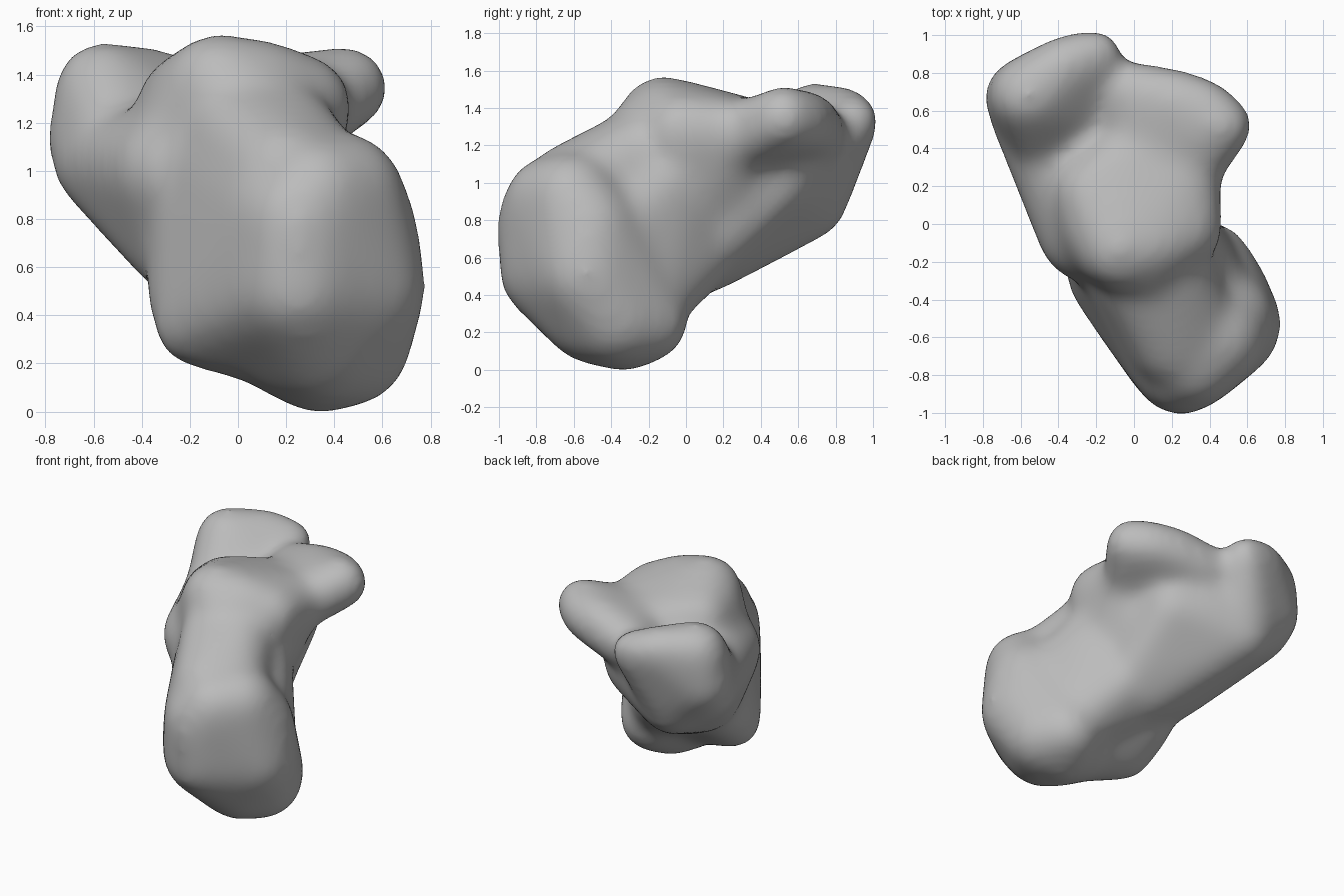
import bpy, bmesh
from mathutils import Vector

cube = bpy.data.objects.get("Cube")
if cube:
    bpy.data.objects.remove(cube, do_unlink=True)

# Unit ball points shared by every rounded mass
ball = bmesh.new()
bmesh.ops.create_icosphere(ball, subdivisions=3, radius=1)
BALL = [v.co.copy() for v in ball.verts]
ball.free()


def add_hull(target, balls):
    """Add the convex skin around a few balls given as (x, y, z, radius)."""
    bm = bmesh.new()
    for x, y, z, r in balls:
        swell = r + .0035 / r      # small balls lose more when softened
        for p in BALL:
            bm.verts.new(Vector((x, y, z)) + p * swell)
    bmesh.ops.convex_hull(bm, input=bm.verts[:])
    loose = [v for v in bm.verts if not v.link_faces]
    bmesh.ops.delete(bm, geom=loose, context='VERTS')
    bmesh.ops.recalc_face_normals(bm, faces=bm.faces[:])
    part = bpy.data.meshes.new("part")
    bm.to_mesh(part)
    bm.free()
    target.from_mesh(part)
    bpy.data.meshes.remove(part)


heel = [(.25, -.76, .80, .24), (.25, -.75, .52, .24), (.50, -.53, .52, .275),
        (.32, -.73, .90, .23), (.44, -.61, .91, .24), (.48, -.52, .75, .26),
        (.34, -.33, .26, .26), (.40, -.21, .26, .21), (.36, -.50, .30, .26),
        (.46, -.38, .28, .25), (.22, -.38, .30, .24)]
# Outer wall running from the heel to the low bump
outer_wall = [(.22, -.74, .52, .23), (.20, -.70, .82, .23),
              (-.17, -.30, .36, .16), (-.18, -.13, .52, .19),
              (.12, -.38, .37, .25), (-.08, -.10, 1.05, .25)]
# Inner wall running from the heel to the middle
inner_wall = [(.42, -.46, .62, .25), (.36, -.22, .36, .20),
              (.22, -.08, 1.02, .20), (.15, .02, .60, .20),
              (-.05, .02, .64, .22)]
neck = [(.20, -.62, .97, .23), (.34, -.62, .92, .23), (.03, -.28, 1.14, .23),
        (.18, -.27, 1.13, .23), (-.05, -.10, .70, .25), (.15, -.08, .80, .22)]
middle = [(-.08, -.13, 1.35, .21), (.10, -.10, 1.33, .20),
          (.26, -.02, 1.27, .20), (-.18, -.02, 1.31, .18),
          (-.23, .16, 1.29, .17), (.26, .24, 1.26, .18),
          (-.05, .32, 1.26, .18), (-.27, .00, .95, .22),
          (.14, .00, .85, .20), (.06, .20, .82, .20), (.05, -.20, 1.23, .22)]
trunk = [(-.25, -.05, 1.0, .25), (-.22, .10, .70, .22), (-.05, .10, .65, .23),
         (.08, .15, .72, .20), (-.57, .60, 1.04, .19), (-.36, .66, .90, .19),
         (-.20, .35, .77, .21), (-.15, .60, 1.05, .20), (.06, .48, 1.02, .20),
         (.08, .20, 1.1, .24)]
side_shelf = [(.455, .52, 1.345, .155), (.36, .60, 1.33, .155),
              (.20, .65, 1.31, .16), (.00, .68, 1.26, .16),
              (.05, .35, 1.20, .20), (.26, .28, 1.23, .17)]
# Front end: a round outer corner whose crest thins to a small inner beak
front_block = [(-.56, .68, 1.335, .19), (-.36, .85, 1.36, .13),
               (-.20, .90, 1.33, .105), (-.60, .67, 1.12, .18),
               (-.47, .43, 1.08, .18), (-.18, .58, 1.10, .15),
               (-.36, .70, .98, .18)]

# Blend all masses into one smooth skin
bm = bmesh.new()
for balls in (heel, outer_wall, inner_wall, neck, middle, trunk, side_shelf,
              front_block):
    add_hull(bm, balls)
mesh = bpy.data.meshes.new("heel_bone")
bm.to_mesh(mesh)
bm.free()
bone = bpy.data.objects.new("heel_bone", mesh)
bpy.context.collection.objects.link(bone)

remesh = bone.modifiers.new("blend", 'REMESH')
remesh.mode = 'VOXEL'
remesh.voxel_size = .028
remesh.use_smooth_shade = True
soften = bone.modifiers.new("soften", 'SMOOTH')
soften.factor = .5
soften.iterations = 55

# Plain grey bone
grey = bpy.data.materials.new("bone_grey")
grey.use_nodes = True
colour = (.5, .5, .5, 1)
grey.diffuse_color = colour
shader = next(n for n in grey.node_tree.nodes if n.type == 'BSDF_PRINCIPLED')
shader.inputs["Base Color"].default_value = colour
bone.data.materials.append(grey)
